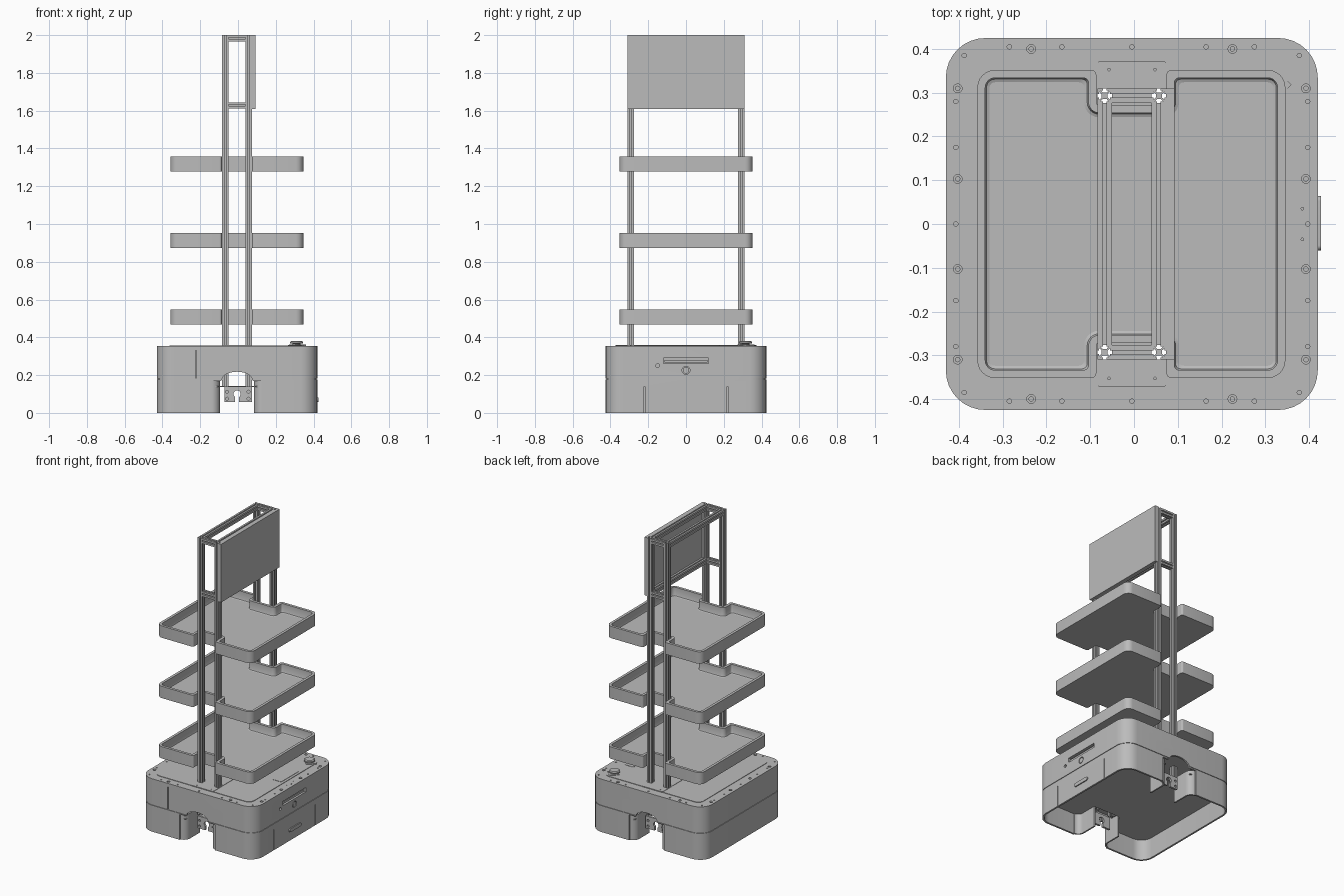
import bpy, bmesh, math
from mathutils import Vector, Matrix

if "Cube" in bpy.data.objects:
    bpy.data.objects.remove(bpy.data.objects["Cube"])

CX = -0.005            # centre line of the body
TOP = 0.355            # top of the base
POST_X = (-0.067, 0.057)
POST_Y = 0.293
H = 0.0165             # half width of an extrusion
UPRIGHT = Matrix.Rotation(math.pi / 2, 4, 'X')                   # local z to -y
SIDEWAYS = Matrix.Rotation(math.pi / 2, 4, 'Z') @ UPRIGHT        # local z to +x

grey = bpy.data.materials.new("mid grey")
grey.use_nodes = True
grey.diffuse_color = (0.5, 0.5, 0.5, 1)
grey.node_tree.nodes["Principled BSDF"].inputs["Base Color"].default_value = (0.5, 0.5, 0.5, 1)


def skin(bm, loops):
    """Skin a list of (outline, z) loops and cap both ends."""
    rings = [[bm.verts.new((x, y, z)) for x, y in pts] for pts, z in loops]
    for a, b in zip(rings, rings[1:]):
        for i in range(len(a)):
            j = (i + 1) % len(a)
            bm.faces.new((a[i], a[j], b[j], b[i]))
    bm.faces.new(rings[0])
    bm.faces.new(rings[-1])


def build(name, parts, smooth=True, matrix=Matrix()):
    """Make one object from several skinned parts."""
    bm = bmesh.new()
    for loops in parts:
        skin(bm, loops)
    bm.transform(matrix)
    bmesh.ops.recalc_face_normals(bm, faces=bm.faces)
    mesh = bpy.data.meshes.new(name)
    bm.to_mesh(mesh)
    bm.free()
    ob = bpy.data.objects.new(name, mesh)
    bpy.context.collection.objects.link(ob)
    mesh.materials.append(grey)
    if smooth:
        bpy.ops.object.select_all(action='DESELECT')
        ob.select_set(True)
        bpy.context.view_layer.objects.active = ob
        bpy.ops.object.shade_smooth_by_angle(angle=math.radians(35))
        for face in mesh.polygons:
            if len(face.vertices) > 4:
                face.use_smooth = False
    return ob


def prism(name, pts, z0, z1, smooth=True, matrix=Matrix()):
    return build(name, [[(pts, z0), (pts, z1)]], smooth, matrix)


def box(name, lo, hi):
    rect = [(lo[0], lo[1]), (hi[0], lo[1]), (hi[0], hi[1]), (lo[0], hi[1])]
    return prism(name, rect, lo[2], hi[2], False)


def circle(x, y, r, n=20):
    return [(x + r * math.cos(2 * math.pi * i / n), y + r * math.sin(2 * math.pi * i / n)) for i in range(n)]


def rounded(corners, seg=6):
    """Round the right-angled corners (x, y, radius) of an outline."""
    out = []
    for i, (x, y, r) in enumerate(corners):
        p = Vector((x, y))
        u = (Vector(corners[i - 1][:2]) - p).normalized()
        v = (Vector(corners[(i + 1) % len(corners)][:2]) - p).normalized()
        for k in range(seg + 1):
            t = math.pi / 2 * k / seg
            q = p + (u + v) * r - v * r * math.cos(t) - u * r * math.sin(t)
            out.append((q.x, q.y))
    return out


def rect(hx, hy, r, cx=CX, cy=0, seg=8):
    return rounded([(cx + hx, cy - hy, r), (cx + hx, cy + hy, r), (cx - hx, cy + hy, r), (cx - hx, cy - hy, r)], seg)


def cut(cutter, *targets):
    cutter.hide_render = True
    cutter.hide_set(True)
    for target in targets:
        mod = target.modifiers.new("cut", 'BOOLEAN')
        mod.operation = 'DIFFERENCE'
        mod.object = cutter


def drill(centres, steps, *targets, matrix=Matrix()):
    """Cut stepped round holes, given (radius, depth position) steps."""
    parts = [[(circle(x, y, r), z) for r, z in steps] for x, y in centres]
    cut(build("drill_cutter", parts, False, matrix), *targets)


# Hollow base shell with a seam groove round its middle
def shell(d):
    return rect(0.425 - d, 0.425 - d, 0.09 - d)


base = build("base_body", [[(shell(0.012), 0.225), (shell(0.012), 0), (shell(0), 0), (shell(0), 0.177),
                            (shell(0.004), 0.177), (shell(0.004), 0.181), (shell(0), 0.181), (shell(0), TOP)]])

# Thin floor pan, cut away at both openings
pan_half = [(0.42, -0.33, 0.08), (0.42, 0.33, 0.08)]
pan_corners = [(0.413, 0.413, 0.078), (0.095, 0.413, 0.004), (0.095, 0.265, 0.004)]
pan_half = pan_corners + [(-x, y, r) for x, y, r in reversed(pan_corners)]
pan = rounded([(x + CX, y, r) for x, y, r in pan_half + [(-x, -y, r) for x, y, r in pan_half]])
prism("floor_pan", pan, 0.138, 0.143, False)

# Arched docking openings at both ends
arch = [(-0.13, -0.1), (0.13, -0.1), (0.13, 0.17), (0.085, 0.17)]
arch += [(0.08 * math.cos(t), 0.175 + 0.043 * math.sin(t)) for t in [math.pi * i / 14 for i in range(15)]]
arch += [(-0.085, 0.17), (-0.13, 0.17)]
arch = [(x + CX, z) for x, z in arch]
for s in (-1, 1):
    cut(prism("opening_cutter", arch, s * 0.36, s * 0.5, False, UPRIGHT), base)

# Recessed slot, button, sensor and panel seams
cut(box("slot_cutter", (0.4, -0.12, 0.262), (0.5, 0.12, 0.291)), base)
box("slot_bar", (0.39, -0.115, 0.266), (0.411, 0.115, 0.28))
drill([(0, 0.225)], [(0.021, 0.409), (0.021, 0.5)], base, matrix=SIDEWAYS)
prism("power_button", circle(0, 0.225, 0.017), 0.4, 0.419, True, SIDEWAYS)
drill([(-0.15, 0.25)], [(0.01, 0.41), (0.01, 0.5)], base, matrix=SIDEWAYS)
for y in (-0.22, 0.22):
    cut(box("side_seam_cutter", (0.41, y - 0.0025, -0.1), (0.5, y + 0.0025, 0.14)), base)
cut(box("front_seam_cutter", (-0.2245, -0.5, 0.18), (-0.2195, -0.414, 0.33)), base)

# Low bumper on the side
prism("side_bumper", rect(0.062, 0.012, 0.011, 0.002, 0.07), 0.41, 0.427, True, SIDEWAYS)

# Curved cheeks leading into each opening, and drilled docking brackets
steps = [math.pi / 2 * i / 8 for i in range(9)]
for sy in (-1, 1):
    for sx in (-1, 1):
        path = [(0.135 - 0.045 * math.sin(t), 0.373 + 0.045 * math.cos(t)) for t in steps]
        path += [(0.09, 0.265), (0.1, 0.265)]
        path += [(0.135 - 0.035 * math.sin(t), 0.373 + 0.035 * math.cos(t)) for t in reversed(steps)]
        prism("opening_cheek", [(CX + sx * x, sy * y) for x, y in path], 0, 0.17)
    ys = sorted((sy * 0.311, sy * 0.325))
    bracket = box("docking_bracket", (-0.072, ys[0], 0.058), (0.075, ys[1], 0.14))
    cut(box("keyway_cutter", (-0.016, ys[0] - 0.1, 0), (0.006, ys[1] + 0.1, 0.085)), bracket)
    drill([(CX, 0.1)], [(0.019, -sy * 0.2), (0.019, -sy * 0.4)], bracket, matrix=UPRIGHT)
    drill([(x, z) for x in (-0.058, 0.055) for z in (0.075, 0.112)],
          [(0.008, -sy * 0.314), (0.008, -sy * 0.4)], bracket, matrix=UPRIGHT)

# Deck plates on top of the base
plate = prism("deck_plate", rect(0.357, 0.37, 0.04), TOP - 0.002, TOP + 0.003)
spine = prism("deck_spine", rect(0.08, 0.372, 0.008), TOP - 0.004, TOP + 0.005)
prism("deck_hatch", rect(0.035, 0.1, 0.01, 0.3, 0.08), TOP - 0.001, TOP + 0.005)

# Screw holes, ringed fixings and post passages in the deck
small = [(x, s * 0.405) for s in (-1, 1) for x in (-0.28, -0.16, 0, 0.17, 0.28)]
small += [(s * 0.402, y) for s in (-1, 1) for y in (-0.28, -0.175, 0, 0.175, 0.28)]
small += [(a * 0.383, b * 0.385) for a in (-1, 1) for b in (-1, 1)]
drill([(CX + x, y) for x, y in small], [(0.005, TOP - 0.012), (0.005, 0.5)], base)
tiny = [(x, y) for x in (-0.057, 0.048) for y in (-0.353, 0.353)] + [(0.385, -0.035), (0.385, 0.035)]
drill(tiny, [(0.003, TOP - 0.012), (0.003, 0.5)], base, plate, spine)
rings = [(a * 0.23, b * 0.4) for a in (-1, 1) for b in (-1, 1)]
rings += [(a * 0.398, y) for a in (-1, 1) for y in (-0.31, -0.103, 0.103, 0.31)]
drill([(CX + x, y) for x, y in rings],
      [(0.005, TOP - 0.022), (0.005, TOP - 0.01), (0.01, TOP - 0.01), (0.01, 0.5)], base)
for x in POST_X:
    for y in (-POST_Y, POST_Y):
        cut(box("passage_cutter", (x - H, y - H, 0.1), (x + H, y + H, 0.5)), base, plate, spine)

# Emergency stop on its diamond mount
prism("stop_mount", circle(0.315, 0.318, 0.045, 4), TOP - 0.002, TOP + 0.006, False)
build("stop_button", [[(circle(0.31, 0.315, r), z) for r, z in
                       ((0.022, TOP), (0.022, 0.366), (0.034, 0.368), (0.034, 0.376), (0.028, 0.381))]])

# Slotted extrusion used for posts and rails
slot = [(H, H), (0.004, H), (0.004, 0.0125), (0.009, 0.0125), (0.004, 0.007),
        (-0.004, 0.007), (-0.009, 0.0125), (-0.004, 0.0125), (-0.004, H)]
profile = []
for c, s in ((1, 0), (0, 1), (-1, 0), (0, -1)):
    profile += [(c * x - s * y, s * x + c * y) for x, y in slot]


def extrusion(name, start, end):
    axis = Vector(end) - Vector(start)
    turn = (SIDEWAYS, Matrix.Rotation(-math.pi / 2, 4, 'X'), Matrix())
    k = max(range(3), key=lambda i: abs(axis[i]))
    prism(name, profile, 0, axis.length, False, Matrix.Translation(start) @ turn[k])


for x in POST_X:
    for y in (-POST_Y, POST_Y):
        extrusion("post", (x, y, 0.14), (x, y, 2))
    extrusion("top_side_rail", (x, H - POST_Y, 2 - H), (x, POST_Y - H, 2 - H))
extrusion("lower_side_rail", (POST_X[1], H - POST_Y, 1.628), (POST_X[1], POST_Y - H, 1.628))
for y in (-POST_Y, POST_Y):
    for z in (1.628, 2 - H):
        extrusion("cross_rail", (POST_X[0] + H, y, z), (POST_X[1] - H, y, z))

# Display panel on the side of the frame
box("display_panel", (0.0735, -0.31, 1.61), (0.092, 0.31, 2))


# Trays notched around the posts
def tray_outline(d):
    e, n, g = 0.352 - d, 0.08 + d, 0.272 - d
    quarter = [(e, e, 0.04 - d), (n, e, 0.012), (n, g, 0.006 + d)]
    half = quarter + [(-x, y, r) for x, y, r in reversed(quarter)]
    return rounded([(x - 0.006, y, r) for x, y, r in half + [(-x, -y, r) for x, y, r in half]])


for z in (0.469, 0.874, 1.279):
    build("tray", [[(tray_outline(0), z), (tray_outline(0), z + 0.079), (tray_outline(0.018), z + 0.079),
                    (tray_outline(0.018), z + 0.03), (tray_outline(0.021), z + 0.023), (tray_outline(0.028), z + 0.02)]])
